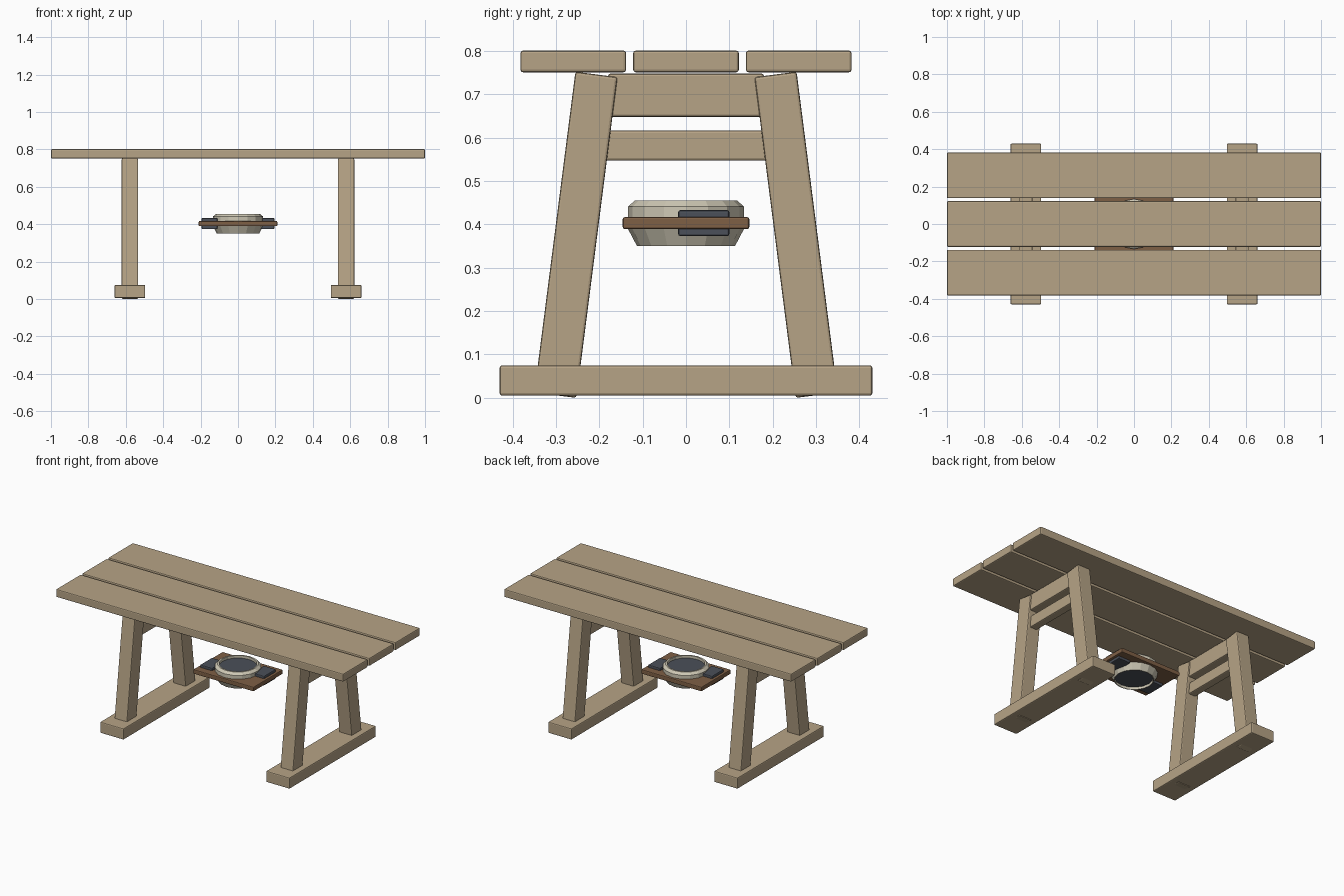
import bpy, bmesh, math

old = bpy.data.objects.get("Cube")
if old:
    bpy.data.objects.remove(old, do_unlink=True)


def material(name, rgb):
    m = bpy.data.materials.new(name)
    m.use_nodes = True
    m.diffuse_color = (*rgb, 1)
    m.node_tree.nodes["Principled BSDF"].inputs["Base Color"].default_value = (*rgb, 1)
    return m


TAN = material("tan wood", (0.47, 0.37, 0.24))
BROWN = material("brown wood", (0.21, 0.115, 0.06))
CREAM = material("cream", (0.62, 0.58, 0.46))
SLATE = material("dark slate", (0.07, 0.08, 0.10))


def finish(name, bm, mat):
    bmesh.ops.recalc_face_normals(bm, faces=bm.faces)
    me = bpy.data.meshes.new(name)
    bm.to_mesh(me)
    bm.free()
    me.materials.append(mat)
    ob = bpy.data.objects.new(name, me)
    bpy.context.collection.objects.link(ob)
    return ob


def box(name, centre, size, mat=TAN, bevel=0.006, tilt=0):
    bm = bmesh.new()
    bmesh.ops.create_cube(bm, size=1)
    bmesh.ops.scale(bm, vec=size, verts=bm.verts)
    bmesh.ops.bevel(bm, geom=bm.edges[:], offset=bevel, segments=2,
                    profile=0.5, affect='EDGES')
    ob = finish(name, bm, mat)
    ob.location = centre
    ob.rotation_euler.x = tilt
    return ob


def lathe(name, profile, mat, sides=16):
    # Closed radius/height outline turned about the z axis
    bm = bmesh.new()
    rings = [[bm.verts.new((r * math.cos(a), r * math.sin(a), z)) for r, z in profile]
             for a in (math.tau * i / sides for i in range(sides))]
    n = len(profile)
    for i in range(sides):
        a, b = rings[i], rings[(i + 1) % sides]
        for j in range(n):
            k = (j + 1) % n
            bm.faces.new((a[j], b[j], b[k], a[k]))
    return finish(name, bm, mat)


def disc(name, z, radius, depth, mat, sides=16):
    bm = bmesh.new()
    bmesh.ops.create_cone(bm, cap_ends=True, segments=sides, radius1=radius,
                          radius2=radius, depth=depth)
    ob = finish(name, bm, mat)
    ob.location.z = z
    return ob


# Table top planks
for label, y in (("front", -0.26), ("middle", 0), ("back", 0.26)):
    box(label + "_plank", (0, y, 0.776), (2, 0.244, 0.05))

# Two trestles: foot, leaning legs and cross rails
for side, s in (("right", -1), ("left", 1)):
    x = 0.578 * s
    box(side + "_foot", (x, 0, 0.04), (0.164, 0.86, 0.07))
    box(side + "_upper_rail", (x, 0, 0.698), (0.07, 0.36, 0.10))
    box(side + "_lower_rail", (x, 0, 0.582), (0.05, 0.40, 0.07))
    for end, e in (("front", -1), ("back", 1)):
        box(f"{side}_{end}_leg", (x, 0.254 * e, 0.376), (0.088, 0.098, 0.746),
            tilt=math.radians(7.3) * e)

# Hanging tray with a round fitting and two offset blocks
box("tray", (0, 0, 0.403), (0.42, 0.292, 0.028), BROWN, 0.005)
lathe("round_rim", [(0.113, 0.35), (0.134, 0.39), (0.134, 0.441), (0.118, 0.455),
                    (0.108, 0.455), (0.108, 0.35)], CREAM)
disc("round_core", 0.402, 0.109, 0.074, SLATE)
for side, s in (("right", -1), ("left", 1)):
    box(side + "_block", (0.152 * s, 0.041 * s, 0.403), (0.085, 0.118, 0.06), SLATE, 0.005)
